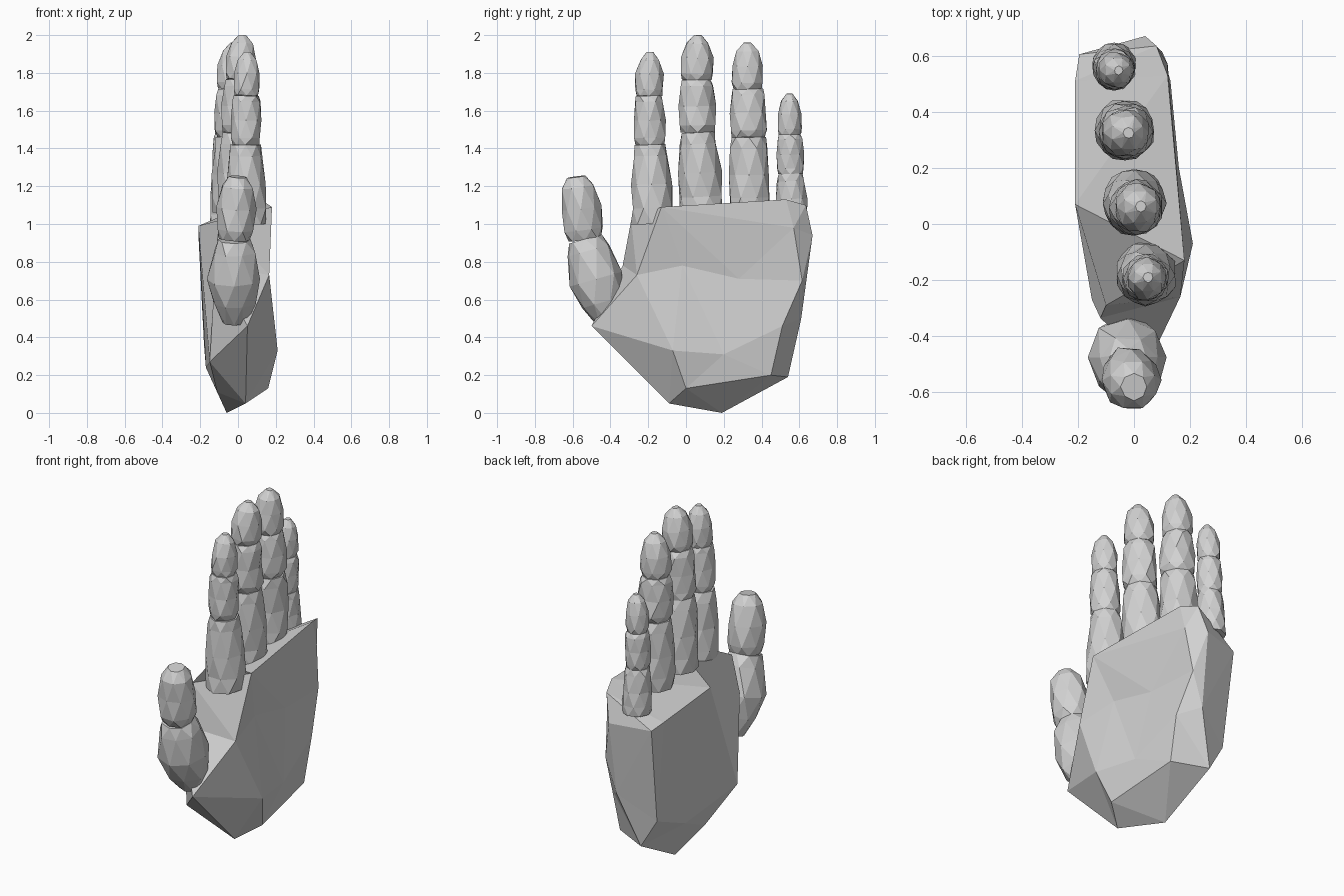
import bpy, bmesh, math, random
from mathutils import Vector
from mathutils.geometry import delaunay_2d_cdt

if "Cube" in bpy.data.objects:
    bpy.data.objects.remove(bpy.data.objects["Cube"])

random.seed(4)
skin = bpy.data.materials.new("plain grey")
skin.diffuse_color = (0.64, 0.64, 0.64, 1)
skin.use_nodes = True
skin.node_tree.nodes["Principled BSDF"].inputs["Base Color"].default_value = skin.diffuse_color


def finish(name, bm):
    bmesh.ops.recalc_face_normals(bm, faces=bm.faces)
    me = bpy.data.meshes.new(name)
    bm.to_mesh(me)
    bm.free()
    me.materials.append(skin)
    ob = bpy.data.objects.new(name, me)
    bpy.context.collection.objects.link(ob)
    return ob


# Palm: one outline shared by an inner (+x) and an outer (-x) faceted sheet
outline = [(.05, -.50, .46), (.04, -.09, .05), (-.06, .19, 0), (-.08, .54, .19),
           (.03, .61, .50), (.04, .67, .94), (.08, .635, 1.10), (.12, .53, 1.13),
           (.18, -.13, 1.09), (-.10, -.29, 1.02), (-.12, -.335, .78)]
inner = [(.165, -.26, .73), (.125, -.02, .78), (.115, .28, .71), (.16, .20, .31),
         (.21, -.07, .33), (.16, 0, .13), (.12, .45, .20), (.13, .51, .46),
         (.12, .57, .98), (.10, .615, .70)]
outer = [(-.21, .51, .95), (-.21, .07, .99), (-.15, -.30, .97), (-.15, -.27, .27),
         (-.17, .25, .24), (-.18, .53, .36), (-.195, .605, .93), (-.11, -.02, .11)]
# Creases of each sheet: outline points 0-10, then sheet points from 11
inner_creases = [(8, 11), (8, 19), (11, 12), (12, 13), (13, 19), (19, 20), (18, 20),
                 (17, 18), (16, 17), (1, 16), (2, 17), (8, 12), (14, 17), (12, 14), (13, 14), (0, 15)]
outer_creases = [(11, 12), (12, 13), (13, 14), (14, 15), (15, 16), (16, 17), (11, 17),
                 (11, 16), (8, 12), (6, 17), (12, 15), (14, 18), (2, 18), (15, 18)]

bm = bmesh.new()
rim = [bm.verts.new(p) for p in outline]
n = len(rim)
for pts, creases in ((inner, inner_creases), (outer, outer_creases)):
    vs = rim + [bm.verts.new(p) for p in pts]
    flat = [Vector((v.co.y, v.co.z)) for v in vs]
    edges = [(i, (i + 1) % n) for i in range(n)] + creases
    co, _, tris, orig, _, _ = delaunay_2d_cdt(flat, edges, [], 1, 1e-5)
    for t in tris:
        if all(orig[i] for i in t):
            bm.faces.new([vs[orig[i][0]] for i in t])
# Close any crease crossing left open
bmesh.ops.holes_fill(bm, edges=[e for e in bm.edges if e.is_boundary], sides=8)
finish("palm", bm)

# Profiles along one finger bone: (position, radius factor)
ROOT = [(0, .92), (.2, .98), (.5, .98), (.86, .97), (1, .86)]
BONE = [(0, .86), (.14, 1.0), (.5, 1.01), (.88, .98), (1, .85)]
TIP = [(0, .86), (.14, 1.0), (.5, .98), (.82, .74), (1, .25)]
BLUNT = [(0, .82), (.16, .98), (.5, 1.02), (.84, .88), (1, .50)]
THUMB = [(0, .45), (.24, .86), (.52, 1.12), (.86, .98), (1, .78)]


def bone(bm, a, b, r0, r1, profile, sides=8):
    """Faceted lump from a to b, with half-step twisted rings."""
    a, b = Vector(a), Vector(b)
    axis = (b - a).normalized()
    u = Vector((1, 0, 0))
    u = (u - axis * u.dot(axis)).normalized()
    w = axis.cross(u)
    rings = []
    for k, (t, f) in enumerate(profile):
        r = (r0 + (r1 - r0) * t) * f
        ring = []
        for i in range(sides):
            ang = (i + .5 * (k % 2)) * math.tau / sides
            rr = r * random.uniform(.95, 1.07)
            ring.append(bm.verts.new(a.lerp(b, t) + rr * (u * .97 * math.cos(ang) + w * math.sin(ang))))
        rings.append(ring)
    for k in range(len(rings) - 1):
        lo, hi = rings[k], rings[k + 1]
        for i in range(sides):
            j = (i + 1) % sides
            if k % 2 == 0:
                bm.faces.new((lo[i], lo[j], hi[i]))
                bm.faces.new((lo[j], hi[j], hi[i]))
            else:
                bm.faces.new((lo[i], hi[j], hi[i]))
                bm.faces.new((lo[i], lo[j], hi[j]))
    bm.faces.new(rings[0])
    bm.faces.new(rings[-1])


def finger(name, joints, radii, root=ROOT, tip=TIP):
    bm = bmesh.new()
    last = len(joints) - 2
    for i in range(last + 1):
        profile = root if i == 0 else tip if i == last else BONE
        bone(bm, joints[i], joints[i + 1], *radii[i], profile)
    finish(name, bm)


# Four fingers with three bones each
finger("index_finger", [(.04, -.175, 1.0), (.04, -.19, 1.42), (.045, -.195, 1.68), (.05, -.19, 1.91)],
       [(.122, .092), (.086, .080), (.076, .072)])
finger("middle_finger", [(0, .085, 1.06), (.005, .062, 1.485), (.01, .057, 1.765), (.025, .063, 2.0)],
       [(.126, .100), (.100, .088), (.088, .080)])
finger("ring_finger", [(-.035, .335, 1.06), (-.03, .332, 1.46), (-.03, .327, 1.715), (-.02, .325, 1.96)],
       [(.112, .105), (.100, .090), (.088, .080)])
finger("little_finger", [(-.07, .565, 1.0), (-.07, .553, 1.265), (-.065, .55, 1.475), (-.055, .548, 1.69)],
       [(.086, .076), (.072, .068), (.066, .062)])

# Thumb with two bones
finger("thumb", [(-.02, -.41, .48), (-.02, -.535, .92), (0, -.58, 1.25)],
       [(.145, .115), (.108, .098)], THUMB, BLUNT)
